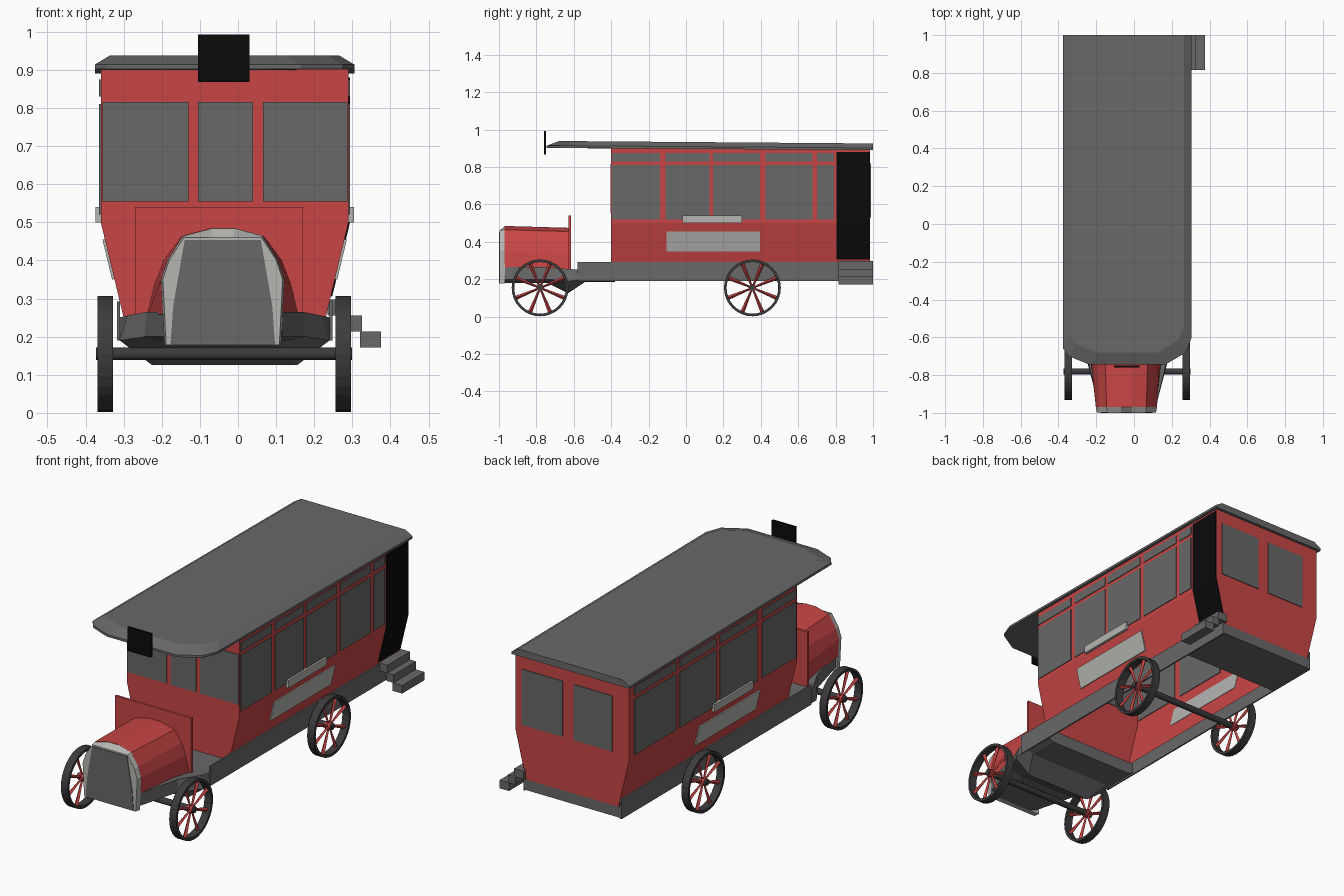
import bpy, bmesh, math
from mathutils import Matrix, Vector

cube = bpy.data.objects.get("Cube")
if cube:
    bpy.data.objects.remove(cube, do_unlink=True)

CX = -0.035  # centre line of the coach


def material(name, r, g, b):
    m = bpy.data.materials.new(name)
    m.use_nodes = True
    m.diffuse_color = (r, g, b, 1)
    node = next(n for n in m.node_tree.nodes if n.type == 'BSDF_PRINCIPLED')
    node.inputs["Base Color"].default_value = (r, g, b, 1)
    node.inputs["Roughness"].default_value = 0.8
    return m


RED = material("red paint", 0.58, 0.06, 0.06)
GREY = material("grey", 0.14, 0.14, 0.14)
DARK = material("dark grey", 0.045, 0.045, 0.045)
LIGHT = material("light grey", 0.46, 0.46, 0.44)
BLACK = material("black", 0.003, 0.003, 0.003)


def finish(bm, name, mat):
    bmesh.ops.recalc_face_normals(bm, faces=bm.faces)
    me = bpy.data.meshes.new(name)
    bm.to_mesh(me)
    bm.free()
    me.materials.append(mat)
    ob = bpy.data.objects.new(name, me)
    bpy.context.collection.objects.link(ob)
    return ob


def box(name, xs, ys, zs, mat, tilt=0):
    """Box from ranges, optionally tilted about its own y axis."""
    size = Vector([r[1] - r[0] for r in (xs, ys, zs)])
    mid = Vector([(r[1] + r[0]) / 2 for r in (xs, ys, zs)])
    bm = bmesh.new()
    bmesh.ops.create_cube(bm, size=1, matrix=Matrix.Translation(mid)
                          @ Matrix.Rotation(tilt, 4, 'Y') @ Matrix.Diagonal(size).to_4x4())
    return finish(bm, name, mat)


def loft(name, rings, mat, caps=True, skip_last=False):
    """Skin between closed rings of points."""
    bm = bmesh.new()
    vs = [[bm.verts.new(p) for p in ring] for ring in rings]
    n = len(vs[0])
    for a, b in zip(vs, vs[1:]):
        for i in range(n - 1 if skip_last else n):
            j = (i + 1) % n
            bm.faces.new((a[i], a[j], b[j], b[i]))
    if caps:
        bm.faces.new(vs[0])
        bm.faces.new(vs[-1])
    return finish(bm, name, mat)


def section(y, half, cx=CX):
    """Mirrored cross-section from (half width, z) points, listed bottom to top."""
    right = [(cx + h, y, z) for h, z in half]
    left = [(cx - h, y, z) for h, z in reversed(half)]
    return right + left


# Coach body: tapered lower walls, open underneath
wall = [(0.265, 0.25), (0.325, 0.5), (0.325, 0.905)]
loft("coach_body", [section(-0.40, wall), section(0.985, wall)], RED, skip_last=True)

# Side windows with a row of small lights above
door_side = [(-0.395, -0.14), (-0.11, 0.125), (0.145, 0.395), (0.425, 0.675), (0.70, 0.79)]
plain_side = [(-0.39, -0.11), (-0.07, 0.24), (0.27, 0.57), (0.60, 0.94)]
for side, label, bays in ((1, "left", door_side), (-1, "right", plain_side)):
    x = CX + side * 0.325
    for i, ys in enumerate(bays):
        box(f"{label}_window_{i}", (x - 0.004, x + 0.004), ys, (0.52, 0.81), GREY)
        box(f"{label}_upper_light_{i}", (x - 0.004, x + 0.004), ys, (0.83, 0.875), GREY)
    # Sign boards
    xa, xb = sorted((x, x + side * 0.014))
    box(f"{label}_upper_board", (xa, xb), (-0.02, 0.30), (0.5, 0.54), LIGHT)
    xm = CX + side * 0.304
    box(f"{label}_lower_board", (xm - 0.004, xm + 0.004), (-0.105, 0.395),
        (0.349, 0.457), LIGHT, tilt=side * 0.236)
    # Chassis rail
    xr = CX + side * 0.279
    box(f"{label}_chassis_rail", (xr - 0.004, xr + 0.004), (-0.58, 0.985), (0.19, 0.292), GREY)

# Windscreen panes and rear windows
for i, xs in enumerate([(-0.355, -0.13), (-0.105, 0.04), (0.065, 0.287)]):
    box(f"front_window_{i}", xs, (-0.404, -0.396), (0.555, 0.815), GREY)
for i, xs in enumerate([(0.02, 0.255), (-0.265, -0.045)]):
    box(f"rear_window_{i}", xs, (0.981, 0.989), (0.53, 0.82), GREY)

# Doorway: upper and tapered lower panel as one thin skin
door = []
for y in (0.805, 0.984):
    door.append([(CX + h, y, z) for h, z in
                 ((0.282, 0.305), (0.329, 0.5), (0.329, 0.88),
                  (0.322, 0.88), (0.322, 0.5), (0.275, 0.305))])
loft("doorway", door, BLACK)

# Boarding steps
for i, (xs, top) in enumerate([((0.235, 0.29), 0.297), ((0.285, 0.325), 0.256), ((0.32, 0.375), 0.214)]):
    box(f"step_{i}", xs, (0.815, 1.0), (top - 0.042, top), GREY)


# Roof: bevelled slab, rising gently to the front with a drooping canopy
def roof_ring(inset, lift):
    plan = [(0.34, 1.0), (0.34, -0.60), (0.31, -0.68), (0.20, -0.745),
            (-0.20, -0.745), (-0.31, -0.70), (-0.34, -0.66), (-0.34, 1.0)]
    ring = []
    for h, y in plan:
        front = y < 0.9
        px = h - math.copysign(inset, h)
        py = y + inset * 1.6 if front else y
        z = (0.902 if front else 0.89) + lift
        ring.append((CX + px, py, z))
    return ring


loft("roof", [roof_ring(0, 0), roof_ring(0, 0.012), roof_ring(0.04, 0.036)], GREY)

# Destination sign
box("destination_sign", (-0.105, 0.03), (-0.76, -0.748), (0.868, 0.992), BLACK)

# Bonnet, radiator shell and radiator
HX = -0.04
hood_front = [(0.157, 0.26), (0.162, 0.35), (0.145, 0.40), (0.105, 0.465), (0.03, 0.485)]
hood_back = [(0.20, 0.25), (0.18, 0.335), (0.155, 0.40), (0.115, 0.455), (0.03, 0.475)]
shell = [(0.153, 0.178)] + hood_front[1:]
nose = [(h * 0.97, min(z, 0.46) if z > 0.4 else z) for h, z in shell]
loft("bonnet", [section(-0.97, hood_front, HX), section(-0.62, hood_back, HX)], RED)
loft("radiator_shell", [section(-0.997, nose, HX), section(-0.968, shell, HX)], LIGHT)
grille = [(0.137, 0.18), (0.13, 0.28), (0.10, 0.453)]
loft("radiator", [section(-1.0, grille, HX), section(-0.992, grille, HX)], GREY)

# Dash panel
box("dash_panel", (-0.27, 0.17), (-0.628, -0.615), (0.22, 0.54), RED)

# Front frame under the bonnet, widening to the driver's floor
frame = [
    section(-0.97, [(0.10, 0.18), (0.15, 0.20), (0.15, 0.265)]),
    section(-0.74, [(0.14, 0.18), (0.21, 0.20), (0.205, 0.265)]),
    section(-0.63, [(0.19, 0.125), (0.275, 0.19), (0.255, 0.255)]),
    section(-0.54, [(0.24, 0.185), (0.278, 0.20), (0.278, 0.25)]),
    section(-0.38, [(0.24, 0.185), (0.278, 0.20), (0.278, 0.25)]),
]
loft("front_frame", frame, GREY)

# Rear platform
box("rear_platform", (CX - 0.275, CX + 0.275), (0.70, 0.985), (0.195, 0.25), GREY)


# Wheels: tyre ring, red tapered spokes and hub, with an axle across
def along_x(x, y, z):
    return Matrix.Translation((x, y, z)) @ Matrix.Rotation(math.pi / 2, 4, 'Y')


def cylinder(name, x, y, z, radius, length, sides, mat):
    bm = bmesh.new()
    bmesh.ops.create_cone(bm, cap_ends=True, segments=sides, radius1=radius, radius2=radius,
                          depth=length, matrix=along_x(x, y, z))
    return finish(bm, name, mat)


def wheel(label, x, y, z=0.154, r=0.152, n=32):
    rings = []
    for dx, rad in ((-0.02, r), (0.02, r), (0.02, r - 0.014), (-0.02, r - 0.014), (-0.02, r)):
        rings.append([(x + dx, y + rad * math.cos(2 * math.pi * k / n),
                       z + rad * math.sin(2 * math.pi * k / n)) for k in range(n)])
    tyre = loft(label + "_tyre", rings, DARK, caps=False)
    bm = bmesh.new()
    for k in range(8):
        turn = Matrix.Translation((x, y, z)) @ Matrix.Rotation(math.pi * (k + 0.5) / 4, 4, 'X')
        geo = bmesh.ops.create_cone(bm, cap_ends=True, segments=4, radius1=0.005, radius2=0.011,
                                    depth=0.13, matrix=turn @ Matrix.Translation((0, 0, 0.075)))
    finish(bm, label + "_spokes", RED)
    cylinder(label + "_hub", x, y, z, 0.02, 0.03, 12, RED)


for label, y in (("front", -0.78), ("rear", 0.355)):
    wheel(label + "_left", 0.276, y)
    wheel(label + "_right", -0.348, y)
    cylinder(label + "_axle", -0.037, y, 0.155, 0.016, 0.672, 12, DARK)
